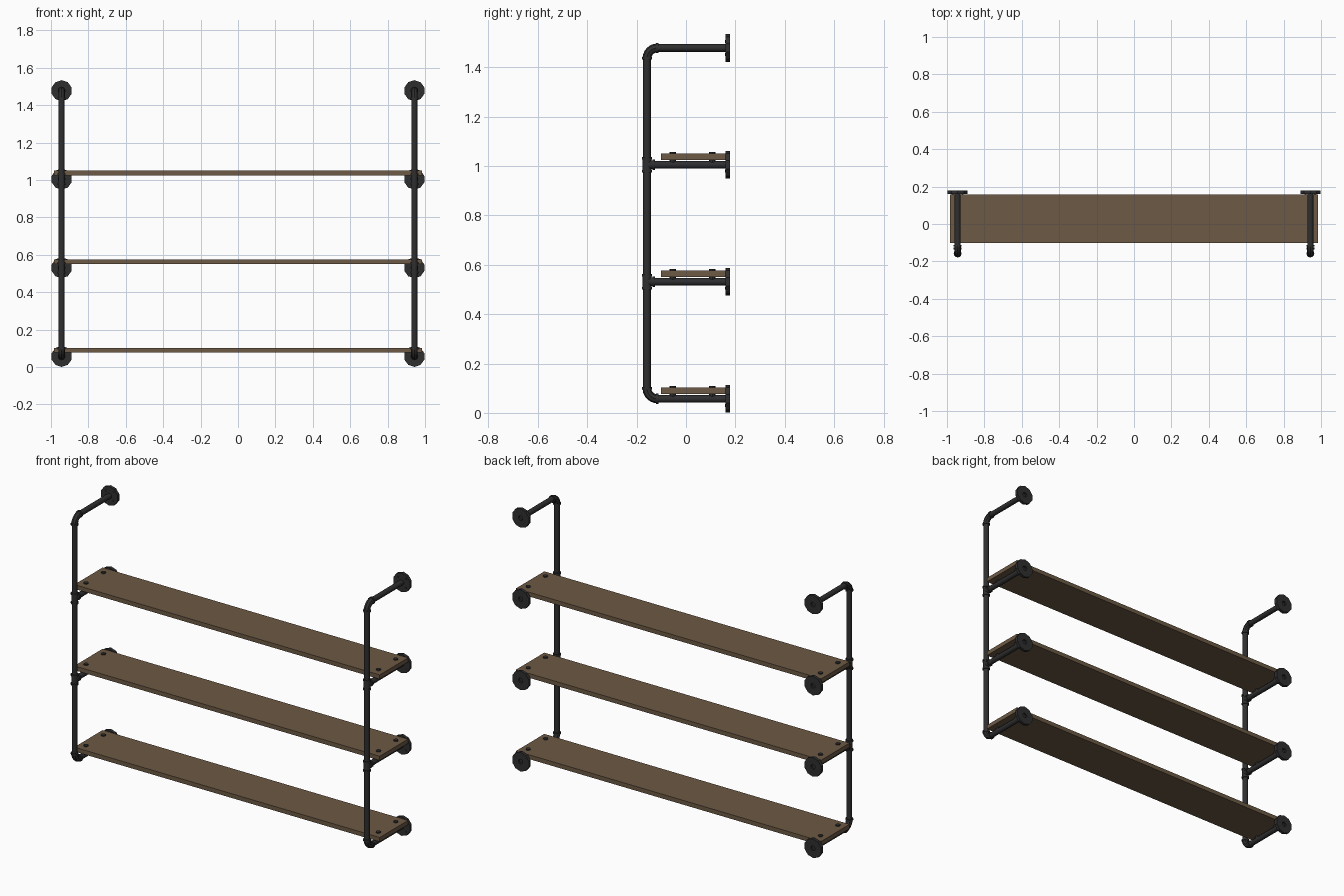
import bpy
import math
from mathutils import Vector

old = bpy.data.objects.get("Cube")
if old:
    bpy.data.objects.remove(old)


def material(name, colour):
    m = bpy.data.materials.new(name)
    m.use_nodes = True
    m.diffuse_color = colour
    bsdf = m.node_tree.nodes["Principled BSDF"]
    bsdf.inputs["Base Color"].default_value = colour
    bsdf.inputs["Roughness"].default_value = 0.7
    return m


IRON = material("dark iron", (0.028, 0.028, 0.030, 1))
WOOD = material("brown wood", (0.150, 0.100, 0.058, 1))

PIPE_X, PIPE_Y, WALL_Y = 0.943, -0.158, 0.178
PIPE_R, FITTING_R, COLLAR_R = 0.0155, 0.018, 0.021
BEND = 0.042
LEVELS = [0.057, 0.531, 1.005, 1.478]
SIDES = {"left": 1, "right": -1}


def finish(ob, mat, smooth=True):
    ob.data.materials.clear()
    ob.data.materials.append(mat)
    if smooth:
        bpy.ops.object.select_all(action="DESELECT")
        ob.select_set(True)
        bpy.context.view_layer.objects.active = ob
        bpy.ops.object.shade_smooth_by_angle(angle=math.radians(40))
    return ob


def rod(name, start, end, radius, sides=12, smooth=True):
    """Closed cylinder between two points."""
    a, b = Vector(start), Vector(end)
    bpy.ops.mesh.primitive_cylinder_add(
        vertices=sides, radius=radius, depth=(b - a).length, location=(a + b) / 2,
        rotation=(b - a).to_track_quat("Z", "Y").to_euler())
    ob = bpy.context.object
    ob.name = name
    return finish(ob, IRON, smooth)


def lathe(name, profile, location, sides, smooth=False):
    """Closed (radius, y) profile turned around the y axis."""
    n = len(profile)
    verts, faces = [], []
    for i in range(sides):
        t = 2 * math.pi * (i + 0.5) / sides
        verts += [(r * math.cos(t), y, r * math.sin(t)) for r, y in profile]
        for k in range(n):
            j, m = (i + 1) % sides, (k + 1) % n
            faces.append((i * n + k, i * n + m, j * n + m, j * n + k))
    mesh = bpy.data.meshes.new(name)
    mesh.from_pydata(verts, [], faces)
    ob = bpy.data.objects.new(name, mesh)
    ob.location = location
    bpy.context.collection.objects.link(ob)
    return finish(ob, IRON, smooth)


def elbow(name, x, z, up):
    """Quarter bend joining the upright to an end arm, with collars."""
    curve = bpy.data.curves.new(name, "CURVE")
    curve.dimensions = "3D"
    curve.bevel_depth = FITTING_R
    curve.bevel_resolution = 2
    curve.use_fill_caps = True
    spline = curve.splines.new("POLY")
    steps = 6
    spline.points.add(steps)
    for i, p in enumerate(spline.points):
        t = math.pi / 2 * i / steps
        p.co = (x, PIPE_Y + BEND * (1 - math.cos(t)),
                z - up * BEND * (1 - math.sin(t)), 1)
    ob = bpy.data.objects.new(name, curve)
    bpy.context.collection.objects.link(ob)
    bpy.ops.object.select_all(action="DESELECT")
    ob.select_set(True)
    bpy.context.view_layer.objects.active = ob
    bpy.ops.object.convert(target="MESH")
    finish(bpy.context.object, IRON)
    zc, yc = z - up * BEND, PIPE_Y + BEND
    rod(name + "_upright_collar", (x, PIPE_Y, zc - 0.005), (x, PIPE_Y, zc + 0.005), COLLAR_R)
    rod(name + "_arm_collar", (x, yc - 0.005, z), (x, yc + 0.005, z), COLLAR_R)


def tee(name, x, z):
    """Three way fitting with a collar on every mouth."""
    rod(name + "_body", (x, PIPE_Y, z - 0.026), (x, PIPE_Y, z + 0.026), FITTING_R)
    rod(name + "_branch", (x, PIPE_Y, z), (x, PIPE_Y + 0.028, z), FITTING_R)
    for label, s in (("upper", 1), ("lower", -1)):
        zc = z + s * 0.026
        rod(f"{name}_{label}_collar", (x, PIPE_Y, zc - 0.005), (x, PIPE_Y, zc + 0.005), COLLAR_R)
    rod(name + "_branch_collar", (x, PIPE_Y + 0.022, z), (x, PIPE_Y + 0.032, z), COLLAR_R)


# Wall flange section: a flat disc with an open centre
FLANGE = [(0.014, 0), (0.056, 0), (0.056, -0.018), (0.014, -0.018)]

for side, s in SIDES.items():
    x = s * PIPE_X
    # Upright pipe
    rod(f"{side}_upright", (x, PIPE_Y, LEVELS[0] + BEND),
        (x, PIPE_Y, LEVELS[-1] - BEND), PIPE_R)
    for n, z in enumerate(LEVELS):
        end = n in (0, len(LEVELS) - 1)
        # Arm to the wall, with its flange and flange screws
        rod(f"{side}_arm_{n}", (x, PIPE_Y + (BEND if end else 0.02), z),
            (x, WALL_Y - 0.012, z), PIPE_R)
        lathe(f"{side}_flange_{n}", FLANGE, (x, WALL_Y, z), 10)
        for k in range(4):
            t = math.pi / 4 + k * math.pi / 2
            px, pz = x + 0.037 * math.cos(t), z + 0.037 * math.sin(t)
            rod(f"{side}_flange_screw_{n}_{k}", (px, WALL_Y - 0.020, pz),
                (px, WALL_Y - 0.010, pz), 0.006, 8)
        # Fitting where the arm meets the upright
        if end:
            elbow(f"{side}_elbow_{n}", x, z, 1 if n else -1)
        else:
            tee(f"{side}_tee_{n}", x, z)

# Shelf boards with their bolts
for n, z in enumerate(LEVELS[:-1]):
    bottom, top = z + 0.020, z + 0.045
    bpy.ops.mesh.primitive_cube_add(size=1, location=(0, 0.029, (bottom + top) / 2))
    board = bpy.context.object
    board.name = f"shelf_board_{n}"
    board.scale = (1.97, 0.26, top - bottom)
    bpy.ops.object.transform_apply(location=False, rotation=False, scale=True)
    finish(board, WOOD, smooth=False)
    for side, s in SIDES.items():
        for label, y in (("front", -0.053), ("back", 0.107)):
            rod(f"{side}_{label}_bolt_{n}", (s * PIPE_X, y, z + 0.010),
                (s * PIPE_X, y, top + 0.006), 0.013, 8)
